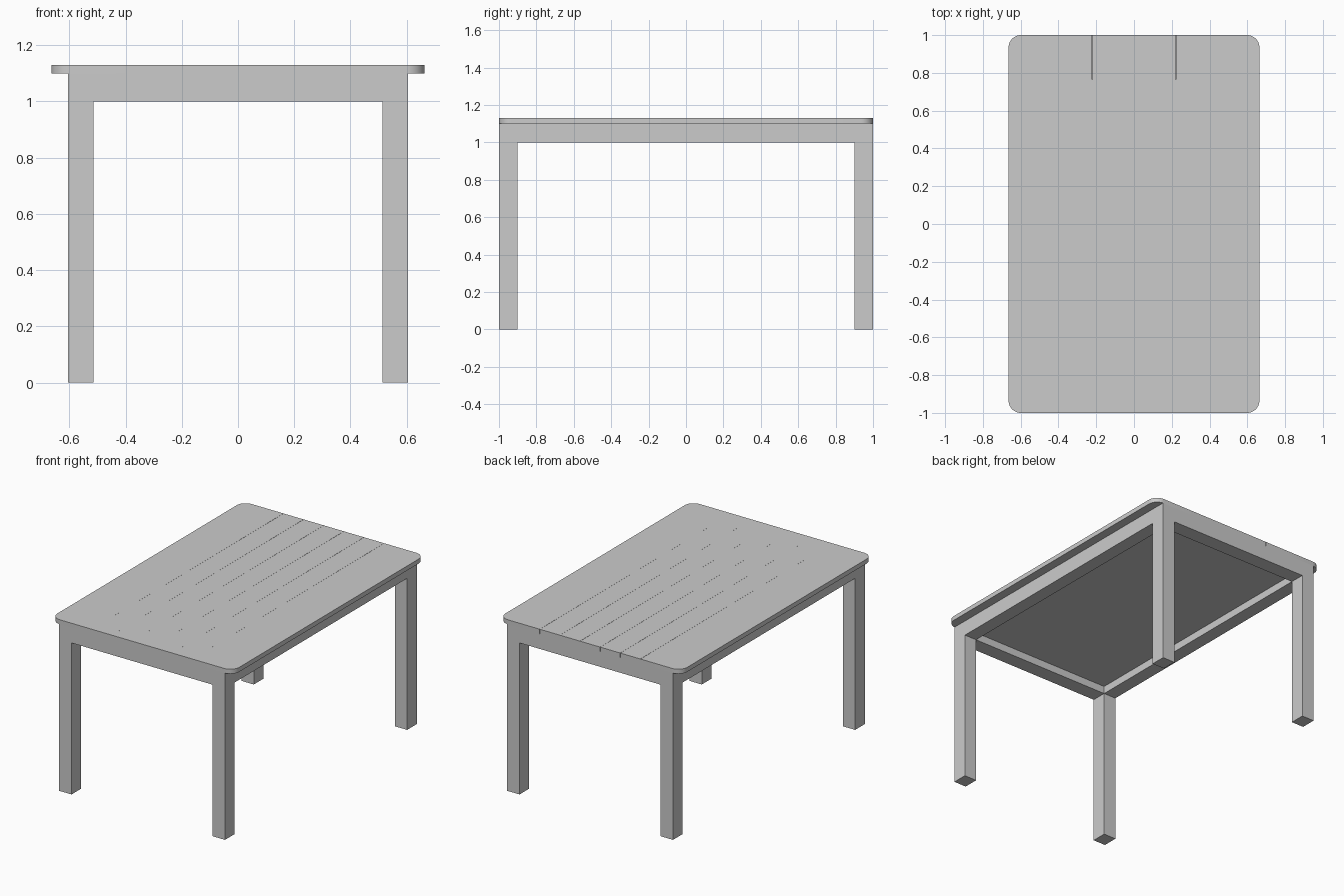
import bpy, bmesh

if "Cube" in bpy.data.objects:
    bpy.data.objects.remove(bpy.data.objects["Cube"])

LEG_X, LEG_Y = 0.09, 0.10      # leg section
FX, FY = 0.605, 1.0            # outer half size of the frame
Z_APRON, Z_PANEL, Z_TOP0, Z_TOP1 = 1.0, 1.05, 1.10, 1.13
TOP_X, RADIUS = 0.664, 0.065
PLANK, GAP = 0.147, 0.0012     # gap at the back; it closes towards the front


def box(name, lo, hi, taper=(0, 0), round_side=0):
    """Box between two corners. taper moves the back end of the low/high x side;
    round_side = -1/+1 rounds that side's vertical edges."""
    bm = bmesh.new()
    bmesh.ops.create_cube(bm, size=1)
    for v in bm.verts:
        shift = taper[int(v.co.x > 0)] if v.co.y > 0 else 0
        v.co = [lo[i] + (v.co[i] + 0.5) * (hi[i] - lo[i]) for i in range(3)]
        v.co.x += shift
    if round_side:
        edge_x = hi[0] if round_side > 0 else lo[0]
        edges = [e for e in bm.edges
                 if all(abs(v.co.x - edge_x) < 1e-5 for v in e.verts)
                 and abs(e.verts[0].co.z - e.verts[1].co.z) > 1e-5]
        bmesh.ops.bevel(bm, geom=edges, offset=RADIUS, segments=10,
                        profile=0.5, affect='EDGES')
    bmesh.ops.recalc_face_normals(bm, faces=bm.faces)
    me = bpy.data.meshes.new(name)
    bm.to_mesh(me)
    bm.free()
    ob = bpy.data.objects.new(name, me)
    bpy.context.collection.objects.link(ob)
    if round_side:
        bpy.ops.object.select_all(action='DESELECT')
        ob.select_set(True)
        bpy.context.view_layer.objects.active = ob
        bpy.ops.object.shade_smooth_by_angle()
    return ob


def span(side, outer, width):
    """Interval of the given width just inside +outer or -outer."""
    return (outer - width, outer) if side > 0 else (-outer, width - outer)


# legs
for sx, xn in ((-1, "left"), (1, "right")):
    for sy, yn in ((-1, "front"), (1, "back")):
        x, y = span(sx, FX, LEG_X), span(sy, FY, LEG_Y)
        box(f"{yn}_{xn}_leg", (x[0], y[0], 0), (x[1], y[1], Z_TOP0))

# aprons flush with the legs
for s, xn, yn in ((-1, "left", "front"), (1, "right", "back")):
    x, y = span(s, FX, LEG_X), span(s, FY, LEG_Y)
    box(f"{xn}_apron", (x[0], LEG_Y - FY, Z_APRON), (x[1], FY - LEG_Y, Z_TOP0))
    box(f"{yn}_apron", (LEG_X - FX, y[0], Z_APRON), (FX - LEG_X, y[1], Z_TOP0))

# panel under the planks, inside the frame
box("under_panel", (LEG_X - FX, LEG_Y - FY, Z_PANEL), (FX - LEG_X, FY - LEG_Y, Z_TOP0))

# tabletop: five narrow planks and two wide rounded end planks
g = GAP / 2
for i in range(-2, 3):
    box(f"plank_{i + 3}", ((i - 0.5) * PLANK, -FY, Z_TOP0),
        ((i + 0.5) * PLANK, FY, Z_TOP1), taper=(g, -g))
box("left_end_plank", (-TOP_X, -FY, Z_TOP0), (-2.5 * PLANK, FY, Z_TOP1), (0, -g), -1)
box("right_end_plank", (2.5 * PLANK, -FY, Z_TOP0), (TOP_X, FY, Z_TOP1), (g, 0), 1)
